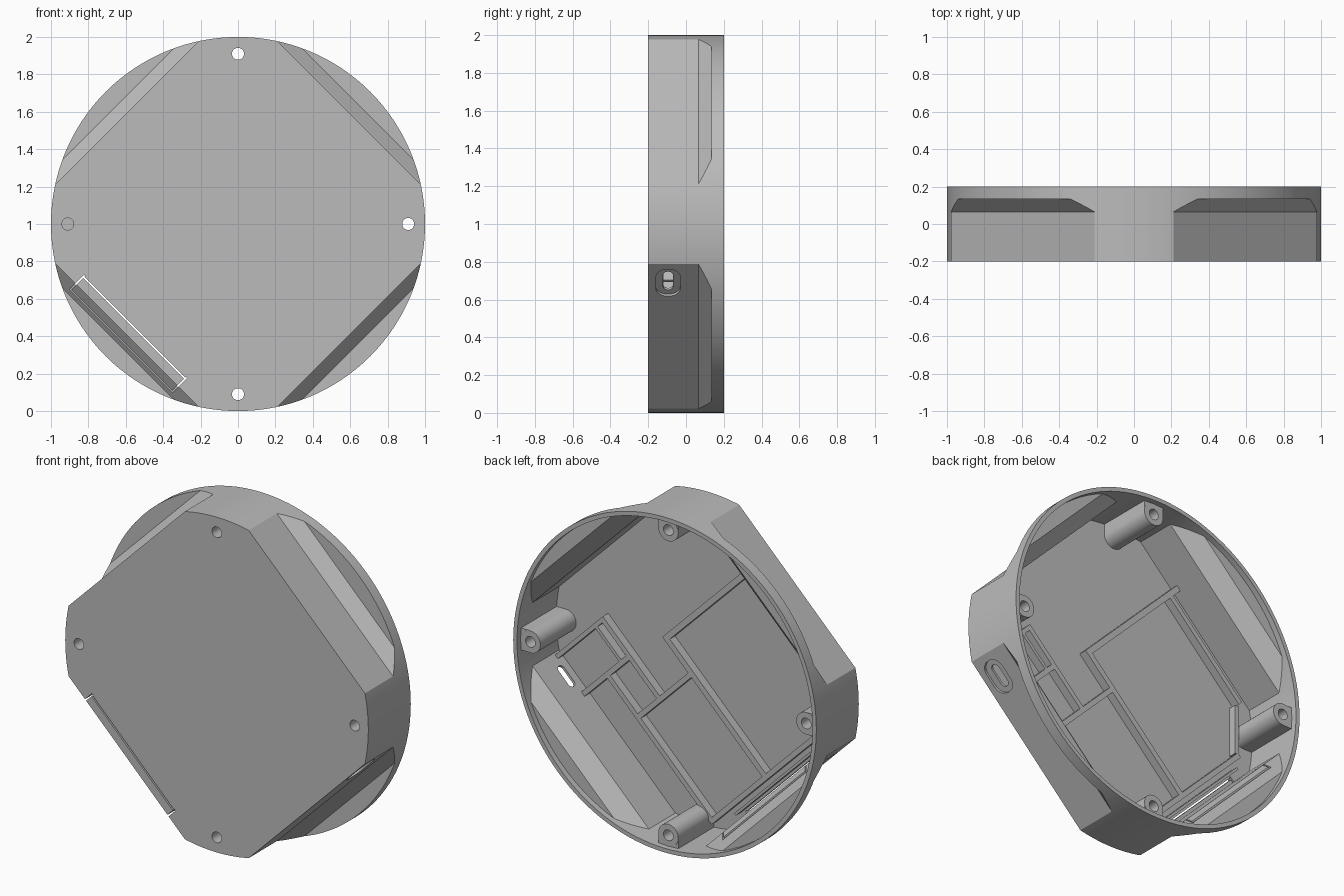
import bpy
import bmesh
from math import cos, sin, pi, radians

if "Cube" in bpy.data.objects:
    bpy.data.objects.remove(bpy.data.objects["Cube"])

grey = bpy.data.materials.new("case grey")
grey.use_nodes = True
grey.diffuse_color = (0.5, 0.5, 0.5, 1)
grey.node_tree.nodes["Principled BSDF"].inputs["Base Color"].default_value = (0.5, 0.5, 0.5, 1)


def place(angle, d, t, y):
    """Point at distance d outward along a direction of the disc, t sideways, y in depth."""
    a = radians(angle)
    return (d * cos(a) - t * sin(a), y, 1 + d * sin(a) + t * cos(a))


def solid(name, ring_a, ring_b):
    """Solid between two matching outlines."""
    bm = bmesh.new()
    a = [bm.verts.new(p) for p in ring_a]
    b = [bm.verts.new(p) for p in ring_b]
    bm.faces.new(a)
    bm.faces.new(b[::-1])
    for i in range(len(a)):
        j = (i + 1) % len(a)
        bm.faces.new((a[j], a[i], b[i], b[j]))
    bmesh.ops.recalc_face_normals(bm, faces=bm.faces)
    mesh = bpy.data.meshes.new(name)
    bm.to_mesh(mesh)
    bm.free()
    mesh.materials.append(grey)
    obj = bpy.data.objects.new(name, mesh)
    bpy.context.collection.objects.link(obj)
    return obj


def prism(name, angle, profile, t0, t1):
    return solid(name, [place(angle, d, t0, y) for d, y in profile],
                 [place(angle, d, t1, y) for d, y in profile])


def box(name, angle, d0, d1, t0, t1, y0, y1):
    return prism(name, angle, [(d0, y0), (d1, y0), (d1, y1), (d0, y1)], t0, t1)


def cylinder(name, angle, d, radius, y0, y1, sides):
    x, _, z = place(angle, d, 0, 0)
    ring = [(x + radius * cos(2 * pi * i / sides), z + radius * sin(2 * pi * i / sides))
            for i in range(sides)]
    return solid(name, [(p, y0, q) for p, q in ring], [(p, y1, q) for p, q in ring])


def rounded_slot(name, angle, d0, d1, t, y, half_len, half_wid, r, steps=8):
    """Rounded rectangle pushed along the outward direction."""
    ring = []
    for k, (st, sy) in enumerate([(1, 1), (-1, 1), (-1, -1), (1, -1)]):
        for i in range(steps + 1):
            a = (k + i / steps) * pi / 2
            ring.append((t + st * (half_len - r) + r * cos(a),
                         y + sy * (half_wid - r) + r * sin(a)))
    return solid(name, [place(angle, d0, p, q) for p, q in ring],
                 [place(angle, d1, p, q) for p, q in ring])


def combine(target, tool, operation="DIFFERENCE"):
    mod = target.modifiers.new("combine", "BOOLEAN")
    mod.operation = operation
    mod.solver = "EXACT"
    mod.object = tool
    bpy.context.view_layer.objects.active = target
    bpy.ops.object.modifier_apply(modifier=mod.name)
    bpy.data.objects.remove(tool)


def cut_disc(name, radius, y0, y1, flat, step, edge, ledge):
    """Disc with four diagonal corners stepped away from its front."""
    disc = cylinder(name, 0, 0, radius, y0, y1, 128)
    for angle in (45, 135, 225, 315):
        profile = [(flat, -0.5), (flat, step), (edge, ledge), (1.3, ledge), (1.3, -0.5)]
        combine(disc, prism("corner_cutter", angle, profile, -1.1, 1.1))
    return disc


# Hollow case, open at the back
shell = cut_disc("case_shell", 1.0, -0.2, 0.2, 0.84, 0.065, 0.907, 0.135)
combine(shell, cut_disc("cavity", 0.975, -0.17, 0.4, 0.81, 0.08, 0.895, 0.165))

# Screw bosses joined to the rim, then drilled
for angle in (0, 90, 180, 270):
    combine(shell, box("boss_web", angle, 0.91, 0.985, -0.066, 0.066, -0.185, 0.165), "UNION")
    combine(shell, cylinder("boss", angle, 0.91, 0.066, -0.187, 0.167, 32), "UNION")
    if angle == 180:
        combine(shell, cylinder("front_hole", angle, 0.91, 0.032, -0.4, -0.1, 24))
        combine(shell, cylinder("back_hole", angle, 0.91, 0.032, -0.08, 0.4, 24))
    else:
        combine(shell, cylinder("screw_hole", angle, 0.91, 0.032, -0.4, 0.4, 24))

# Cable port in the lower left flat
combine(shell, rounded_slot("port_recess", 315, 0.825, 0.95, 0.4, -0.095, 0.1, 0.065, 0.06))
combine(shell, rounded_slot("port_hole", 315, 0.75, 0.95, 0.4, -0.095, 0.068, 0.026, 0.025))

# Thin gap around the access door in the lower right flat
combine(shell, box("door_gap", 225, 0.78, 0.79, -0.39, 0.39, -0.4, -0.1))
for side in (-1, 1):
    combine(shell, box("door_gap", 225, 0.775, 0.885, side * 0.39, side * 0.38, -0.4, 0.114))
combine(shell, box("door_gap", 225, 0.775, 0.92, -0.385, 0.385, 0.104, 0.113))

bpy.ops.object.select_all(action="DESELECT")
shell.select_set(True)
bpy.context.view_layer.objects.active = shell
bpy.ops.object.shade_smooth_by_angle(angle=radians(30))

# Low rails on the floor: name, u range, v range along the diagonals
rails = [
    ("battery_rail_top", 0.205, 0.24, -0.1, 0.82),
    ("battery_rail_side", -0.72, 0.24, -0.1, -0.065),
    ("battery_rail_outer", -0.48, 0.24, 0.71, 0.74),
    ("lower_rail", -0.72, -0.69, -0.58, 0.49),
    ("board_rail_top", -0.03, 0.0, -0.58, -0.07),
    ("board_rail_side", -0.72, 0.0, -0.6, -0.57),
    ("port_rail_inner", -0.03, 0.53, -0.395, -0.365),
    ("port_rail_top", 0.505, 0.53, -0.82, -0.365),
    ("port_rail_bottom", 0.255, 0.285, -0.82, -0.365),
    ("port_board_stop", 0.285, 0.505, -0.46, -0.44),
    ("switch_rail", 0.0, 0.255, -0.6, -0.57),
    ("door_rail", -0.765, -0.75, -0.42, 0.42),
]
for name, u0, u1, v0, v1 in rails:
    box(name, 45, u0, u1, v0, v1, -0.18, -0.12)
box("battery_rail_corner", 180, 0.815, 0.84, -0.15, 0.15, -0.18, -0.12)
